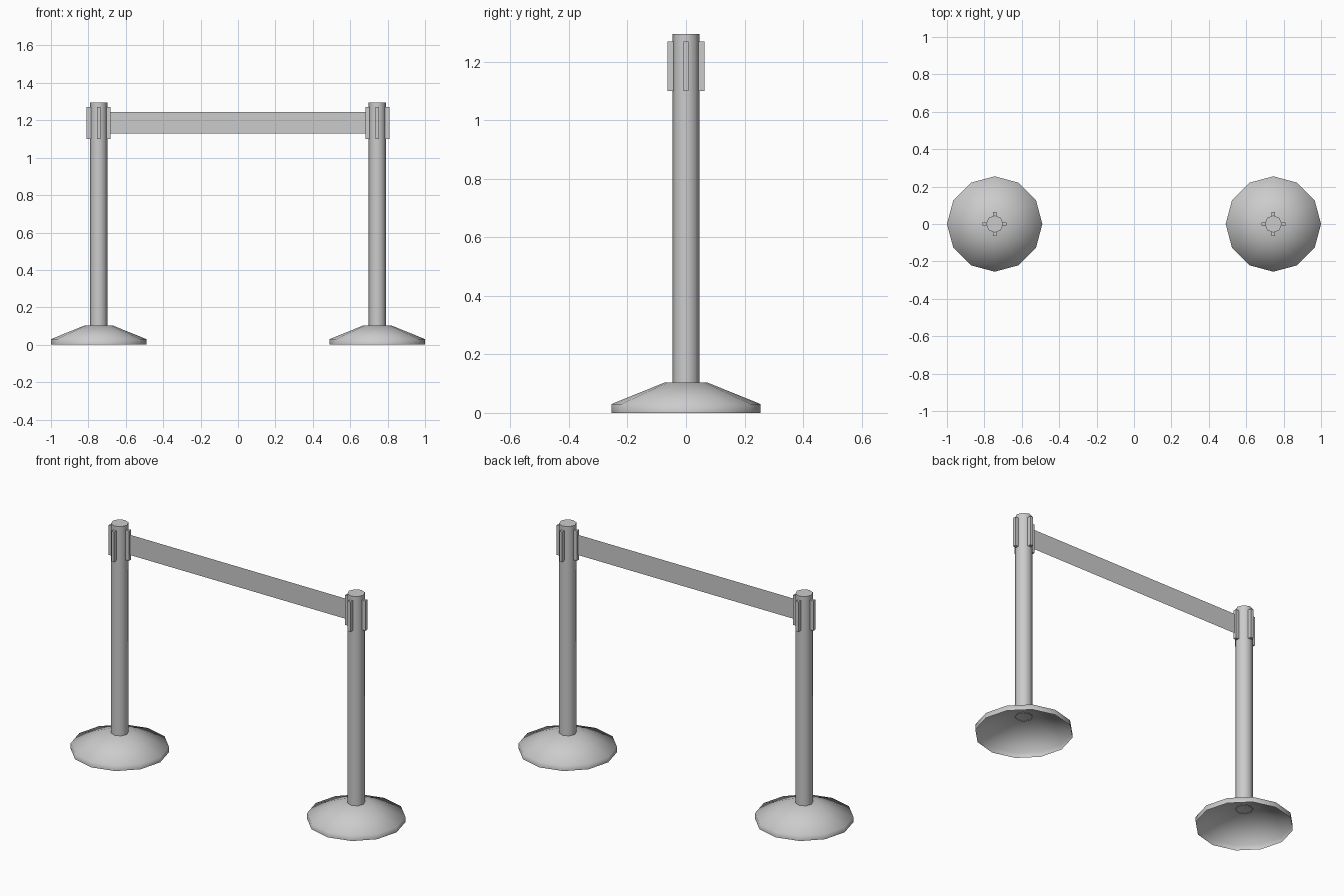
import bpy, bmesh, math

if "Cube" in bpy.data.objects:
    bpy.data.objects.remove(bpy.data.objects["Cube"])

grey = bpy.data.materials.new("plain grey")
grey.diffuse_color = (0.6, 0.6, 0.6, 1)
grey.use_nodes = True
grey.node_tree.nodes["Principled BSDF"].inputs["Base Color"].default_value = grey.diffuse_color


def finish(name, bm, location, smooth_angle=None):
    mesh = bpy.data.meshes.new(name)
    bm.to_mesh(mesh)
    bm.free()
    mesh.materials.append(grey)
    obj = bpy.data.objects.new(name, mesh)
    obj.location = location
    bpy.context.collection.objects.link(obj)
    if smooth_angle:
        bpy.ops.object.select_all(action='DESELECT')
        obj.select_set(True)
        bpy.context.view_layer.objects.active = obj
        bpy.ops.object.shade_smooth_by_angle(angle=math.radians(smooth_angle))
    return obj


def lathe(name, profile, sides, location, smooth_angle):
    """Stack rings of (radius, z) and cap the top; the bottom stays open."""
    bm = bmesh.new()
    rings = [[bm.verts.new((r * math.cos(2 * math.pi * i / sides),
                            r * math.sin(2 * math.pi * i / sides), z))
              for i in range(sides)] for r, z in profile]
    for low, high in zip(rings, rings[1:]):
        for i in range(sides):
            j = (i + 1) % sides
            bm.faces.new((low[i], low[j], high[j], high[i]))
    bm.faces.new(rings[-1])
    return finish(name, bm, location, smooth_angle)


def clip(name, centre_x, angle):
    """Slim upright belt clip set into the post, facing the given angle."""
    bm = bmesh.new()
    bmesh.ops.create_cube(bm, size=1)
    for v in bm.verts:
        v.co = (0.052 + v.co.x * 0.024, v.co.y * 0.018, v.co.z * 0.17)
    obj = finish(name, bm, (centre_x, 0, 1.185))
    obj.rotation_euler.z = angle


# Two stanchions, each with a weighted base, post and four clips
for side, x in (("left", -0.745), ("right", 0.745)):
    lathe(side + "_base", [(0.255, 0), (0.255, 0.03), (0.075, 0.103)],
          12, (x, 0, 0), 80)
    lathe(side + "_post", [(0.046, 0.10), (0.046, 1.295)], 8, (x, 0, 0), 50)
    for k in range(4):
        clip(f"{side}_clip_{k + 1}", x, k * math.pi / 2)

# Thin belt stretched between the inner clips
bm = bmesh.new()
bm.faces.new([bm.verts.new((x, 0, z)) for x, z in
              ((-0.685, 1.13), (0.685, 1.13), (0.685, 1.245), (-0.685, 1.245))])
finish("belt", bm, (0, 0, 0))
